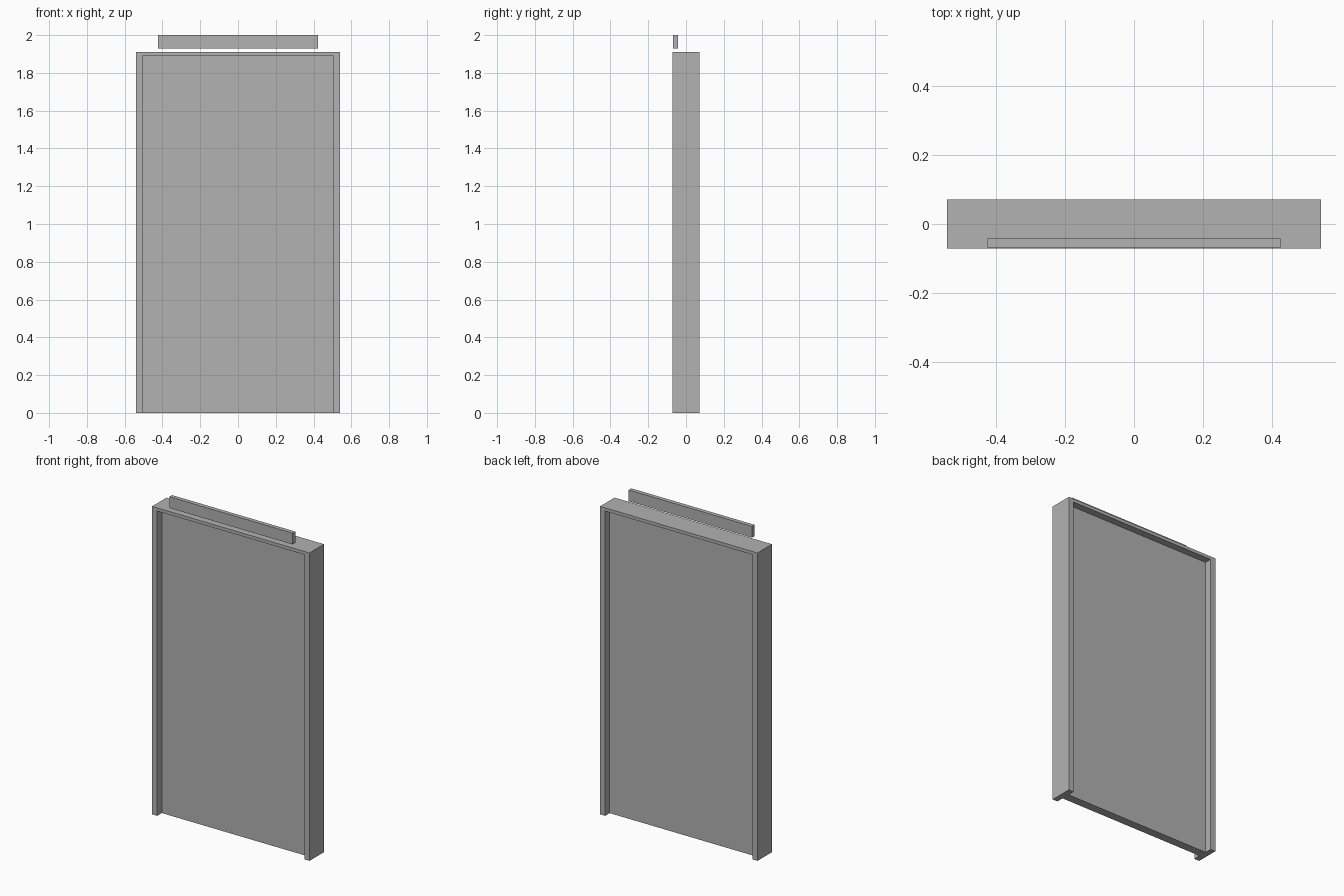
import bpy
import bmesh

cube = bpy.data.objects.get("Cube")
if cube:
    bpy.data.objects.remove(cube, do_unlink=True)

grey = bpy.data.materials.new("mid_grey")
grey.use_nodes = True
colour = (0.445, 0.445, 0.445, 1)
grey.diffuse_color = colour
grey.node_tree.nodes["Principled BSDF"].inputs["Base Color"].default_value = colour

HALF_W, HALF_D, TOP = 0.54, 0.071, 1.91   # outer frame
IN_W, IN_TOP = 0.505, 1.89                # opening


def add_object(name, bm):
    bmesh.ops.recalc_face_normals(bm, faces=bm.faces)
    mesh = bpy.data.meshes.new(name)
    bm.to_mesh(mesh)
    bm.free()
    mesh.materials.append(grey)
    obj = bpy.data.objects.new(name, mesh)
    bpy.context.collection.objects.link(obj)
    return obj


def extruded(name, outline, y0, y1):
    """Extrude an x-z outline from y0 to y1."""
    bm = bmesh.new()
    face = bm.faces.new([bm.verts.new((x, y0, z)) for x, z in outline])
    result = bmesh.ops.extrude_face_region(bm, geom=[face])
    verts = [v for v in result["geom"] if isinstance(v, bmesh.types.BMVert)]
    bmesh.ops.translate(bm, verts=verts, vec=(0, y1 - y0, 0))
    return add_object(name, bm)


def rectangle(half_w, z0, z1):
    return [(-half_w, z0), (half_w, z0), (half_w, z1), (-half_w, z1)]


# Door frame: two jambs and a head in one U-shaped piece
arch = [(-HALF_W, 0), (-IN_W, 0), (-IN_W, IN_TOP), (IN_W, IN_TOP),
        (IN_W, 0), (HALF_W, 0), (HALF_W, TOP), (-HALF_W, TOP)]
extruded("door_frame", arch, -HALF_D, HALF_D)

# Door leaf, recessed on both sides
extruded("door_panel", rectangle(IN_W, 0, IN_TOP), -0.026, 0.027)

# Sign plate floating above the head
extruded("sign_plate", rectangle(0.423, 1.93, 2.0), -0.068, -0.042)
